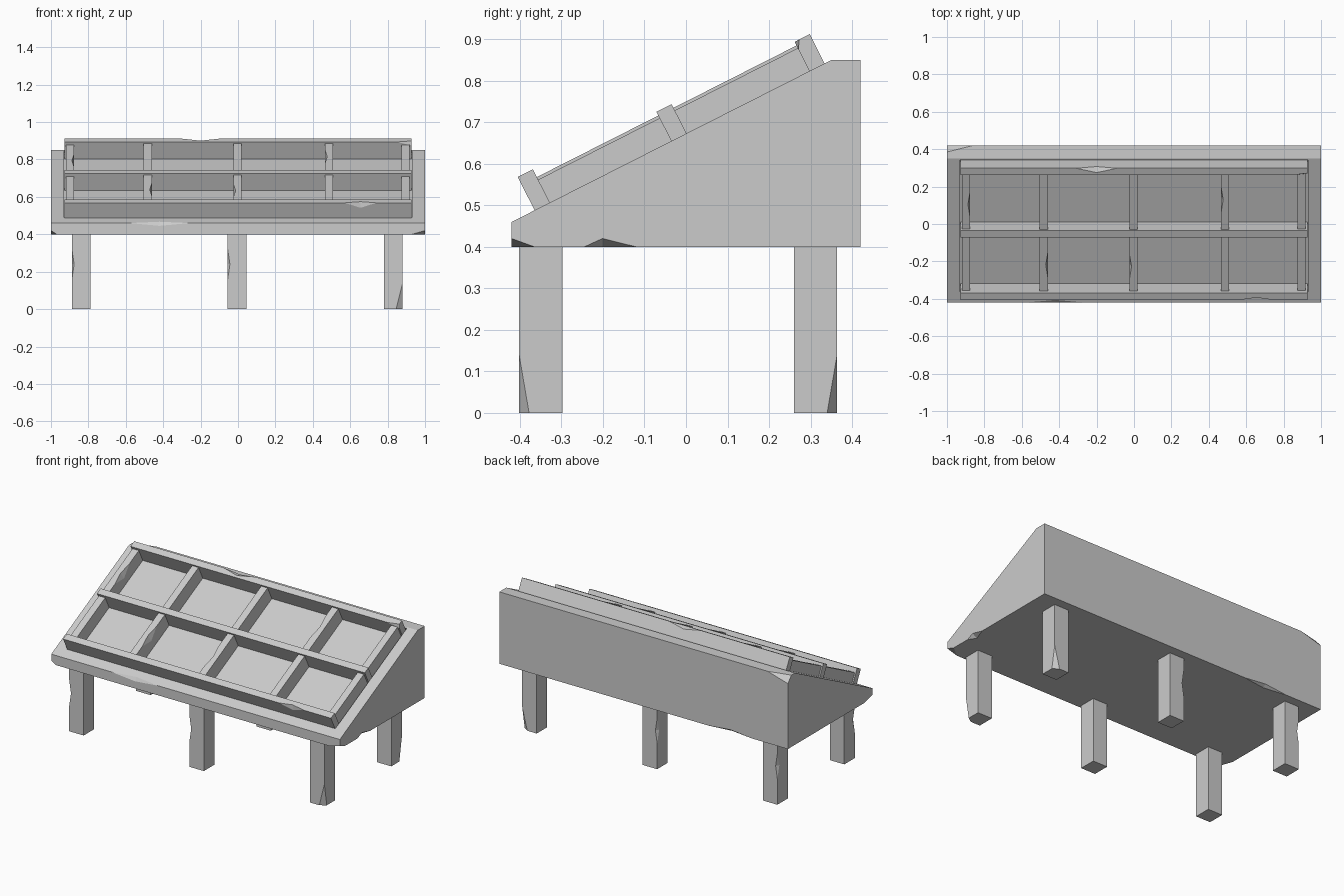
import bpy, bmesh, math
from mathutils import Matrix, Vector

cube = bpy.data.objects.get("Cube")
if cube:
    bpy.data.objects.remove(cube, do_unlink=True)

grey = bpy.data.materials.new("plain grey")
grey.use_nodes = True
colour = (0.6, 0.6, 0.6, 1)
grey.diffuse_color = colour
grey.node_tree.nodes["Principled BSDF"].inputs["Base Color"].default_value = colour


def make(name, points):
    """Convex solid around the given points."""
    bm = bmesh.new()
    for p in points:
        bm.verts.new(p)
    bmesh.ops.convex_hull(bm, input=bm.verts)
    bmesh.ops.dissolve_limit(bm, angle_limit=0.001, verts=bm.verts, edges=bm.edges)
    bmesh.ops.recalc_face_normals(bm, faces=bm.faces)
    mesh = bpy.data.meshes.new(name)
    bm.to_mesh(mesh)
    bm.free()
    mesh.materials.append(grey)
    obj = bpy.data.objects.new(name, mesh)
    bpy.context.collection.objects.link(obj)
    return obj


def block(name, xs, ys, zs):
    return make(name, [(x, y, z) for x in xs for y in ys for z in zs])


def subtract(obj, cutter):
    cutter.hide_render = True
    mod = obj.modifiers.new("cut", 'BOOLEAN')
    mod.operation, mod.solver, mod.object = 'DIFFERENCE', 'EXACT', cutter
    bpy.context.view_layer.objects.active = obj
    bpy.ops.object.modifier_apply(modifier=mod.name)
    bpy.data.objects.remove(cutter, do_unlink=True)


def notch(obj, p0, p1, da, db, t=0.5):
    """Chip an edge p0-p1, reaching da and db across its two faces."""
    p0, p1, da, db = Vector(p0), Vector(p1), Vector(da), Vector(db)
    mid = p0.lerp(p1, t)
    a, b = mid + da, mid + db
    subtract(obj, make("chip", [p0, p1, a + (a - b) * 0.4, b + (b - a) * 0.4,
                                mid - da - db]))


def clip(obj, corner, a, b, c):
    """Slice off a corner through three points."""
    a, b, c = Vector(a), Vector(b), Vector(c)
    n = (b - a).cross(c - a).normalized()
    if n.dot(Vector(corner) - a) < 0:
        n.negate()
    bm = bmesh.new()
    bm.from_mesh(obj.data)
    res = bmesh.ops.bisect_plane(bm, geom=bm.verts[:] + bm.edges[:] + bm.faces[:],
                                 plane_co=a, plane_no=n, clear_outer=True)
    rim = [e for e in res['geom_cut'] if isinstance(e, bmesh.types.BMEdge)]
    bmesh.ops.contextual_create(bm, geom=rim)
    bmesh.ops.recalc_face_normals(bm, faces=bm.faces)
    bm.to_mesh(obj.data)
    bm.free()


# Slope frame: y runs up the slope, z points away from it
slope = Matrix.Translation((0, -0.42, 0.46)) @ Matrix.Rotation(math.atan2(0.39, 0.77), 4, 'X')
sink = -0.024

# Wedge-shaped body
profile = [(-0.42, 0.40), (0.42, 0.40), (0.42, 0.85), (0.35, 0.85), (-0.42, 0.46)]
body = make("sloped_body", [(x, y, z) for x in (-1, 1) for y, z in profile])
clip(body, (1, -0.42, 0.4), (0.93, -0.42, 0.4), (1, -0.365, 0.4), (1, -0.42, 0.42))
clip(body, (-1, -0.42, 0.4), (-0.97, -0.42, 0.4), (-1, -0.34, 0.4), (-1, -0.42, 0.42))
clip(body, (-1, 0.42, 0.85), (-0.86, 0.42, 0.85), (-1, 0.385, 0.85), (-1, 0.42, 0.81))
notch(body, (-0.58, -0.42, 0.46), (-0.26, -0.42, 0.46), (0, 0, -0.015), (0, 0.014, 0.007))
notch(body, (1, -0.245, 0.4), (1, -0.12, 0.4), (0, 0, 0.02), (-0.03, 0, 0), 0.35)
notch(body, (-0.75, 0.42, 0.4), (-0.45, 0.42, 0.4), (0, 0, 0.015), (0, -0.02, 0))

# Shallow tray sunk into the slope
tray = block("tray_cutter", (-0.93, 0.93), (0.063, 0.855), (sink, 0.2))
tray.data.transform(slope)
subtract(body, tray)

# Cross rails along the slope
rails = []
for name, s, top in (("front_rail", 0.062, 0.090), ("middle_rail", 0.431, 0.079),
                     ("back_rail", 0.804, 0.079)):
    rails.append(block(name, (-0.928, 0.928), (s, s + 0.041), (sink - 0.002, top)))
front, middle, back = rails
notch(front, (0.57, 0.062, 0.09), (0.74, 0.062, 0.09), (0, 0.014, 0), (0, 0, -0.03))
notch(back, (-0.31, 0.845, 0.079), (-0.09, 0.845, 0.079), (0, -0.026, 0), (0, 0, -0.02))
clip(back, (0.928, 0.804, 0.079), (0.85, 0.804, 0.079), (0.928, 0.816, 0.079),
     (0.928, 0.804, 0.058))

# Short dividers between the rails
dividers = {}
for row, (s0, s1) in (("front", (0.102, 0.432)), ("back", (0.471, 0.805))):
    for i, x in enumerate((-0.898, -0.482, -0.003, 0.487, 0.895)):
        top = 0.062 if abs(x) > 0.8 else 0.069
        dividers[row, i] = block(f"{row}_divider_{i + 1}", (x - 0.022, x + 0.022),
                                 (s0, s1), (sink - 0.002, top))
# Chipped divider edges: row, index, edge x, top, middle of chip, direction
for row, i, x, top, s, d in (("back", 0, -0.876, 0.062, 0.62, -1),
                             ("front", 1, -0.46, 0.069, 0.26, -1),
                             ("back", 3, 0.465, 0.069, 0.65, 1),
                             ("front", 2, -0.025, 0.069, 0.25, 1)):
    notch(dividers[row, i], (x, s - 0.08, top), (x, s + 0.08, top),
          (0.012 * d, 0, 0), (0, 0, -0.04))

for part in rails + list(dividers.values()):
    part.data.transform(slope)

# Six square legs with worn edges
for side, x in (("right", -0.838), ("centre", -0.005), ("left", 0.83)):
    for end, y, d in (("front", -0.35, -1), ("back", 0.312, 1)):
        leg = block(f"{side}_{end}_leg", (x - 0.05, x + 0.05), (y - 0.052, y + 0.052), (0, 0.402))
        edge_y = y + 0.052 * d
        if side == "left":
            clip(leg, (x + 0.05, edge_y, 0), (x + 0.05, edge_y, 0.14),
                 (x + 0.05, edge_y - 0.024 * d, 0), (x + 0.015, edge_y, 0))
        else:
            notch(leg, (x - 0.05, edge_y, 0.16), (x - 0.05, edge_y, 0.32),
                  (0.012, 0, 0), (0, -0.02 * d, 0))
